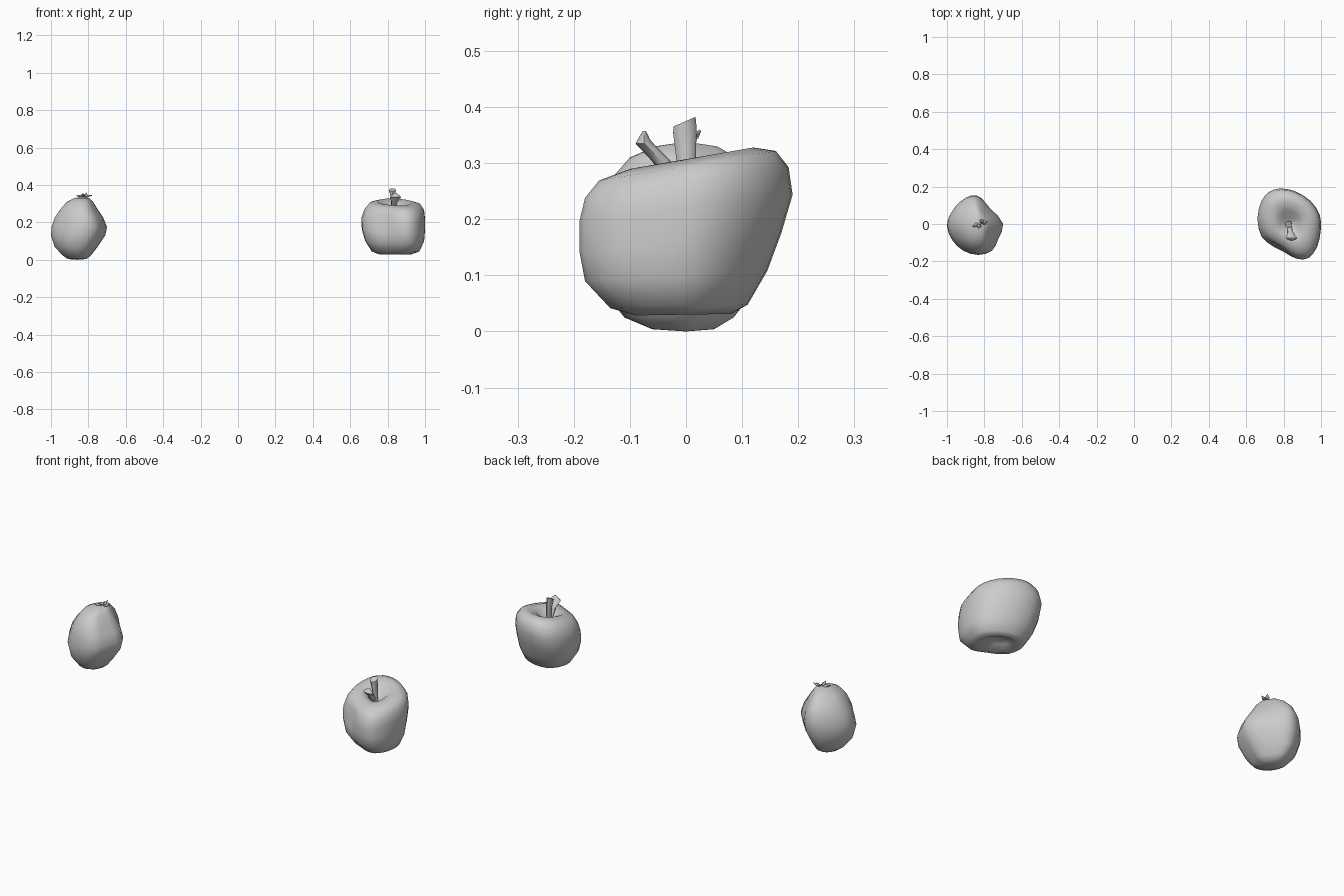
import bpy, bmesh, math
from mathutils import Vector

cube = bpy.data.objects.get("Cube")
if cube:
    bpy.data.objects.remove(cube)

grey = bpy.data.materials.new("pale grey")
grey.use_nodes = True
colour = (0.6, 0.6, 0.6, 1)
grey.diffuse_color = colour
grey.node_tree.nodes["Principled BSDF"].inputs["Base Color"].default_value = colour


def finish(name, bm, angle=50):
    """Turn a bmesh into a smooth-shaded object."""
    bmesh.ops.recalc_face_normals(bm, faces=bm.faces)
    mesh = bpy.data.meshes.new(name)
    bm.to_mesh(mesh)
    bm.free()
    mesh.materials.append(grey)
    obj = bpy.data.objects.new(name, mesh)
    bpy.context.collection.objects.link(obj)
    bpy.ops.object.select_all(action='DESELECT')
    obj.select_set(True)
    bpy.context.view_layer.objects.active = obj
    bpy.ops.object.shade_smooth_by_angle(angle=math.radians(angle))
    return obj


def rounded(points):
    """Double a closed outline with a smooth curve and fit it to -1..1."""
    n, ring = len(points), []
    for i in range(n):
        a, b, c, d = (Vector(points[(i + k) % n]) for k in (-1, 0, 1, 2))
        ring += [b, (9 * (b + c) - a - d) / 16]
    lo = [min(p[k] for p in ring) for k in (0, 1)]
    hi = [max(p[k] for p in ring) for k in (0, 1)]
    return [[2 * (p[k] - lo[k]) / (hi[k] - lo[k]) - 1 for k in (0, 1)] for p in ring]


def loft(name, outline, levels, ends=None, tilt=0, dents=(), angle=50):
    """Stack the outline at levels of (z, x min, x max, y min, y max)."""
    bm = bmesh.new()
    rings = []
    for z, x0, x1, y0, y1 in levels:
        rings.append([bm.verts.new(((x0 + x1 + u * (x1 - x0)) / 2,
                                    (y0 + y1 + v * (y1 - y0)) / 2, z))
                      for u, v in outline])
    n = len(outline)
    for low, high in zip(rings, rings[1:]):
        for i in range(n):
            j = (i + 1) % n
            bm.faces.new((low[i], low[j], high[j], high[i]))
    if ends:
        for ring, end in zip((rings[0], rings[-1]), ends):
            tip = bm.verts.new(end)
            for i in range(n):
                bm.faces.new((ring[i], ring[(i + 1) % n], tip))
    else:
        bm.faces.new(rings[0])
        bm.faces.new(rings[-1])
    middle = Vector([sum(v.co[k] for v in bm.verts) / len(bm.verts) for k in range(3)])
    for v in bm.verts:
        for spot, size, depth in dents:
            near = math.exp(-((v.co - Vector(spot)).length / size) ** 2)
            v.co += (middle - v.co).normalized() * depth * near
        v.co.z += tilt * v.co.y * v.co.z / 0.3
    return finish(name, bm, angle)


circle = [(math.cos(math.tau * i / 8), math.sin(math.tau * i / 8)) for i in range(8)]

# Broad fruit with a hollow top and a sloping shoulder
apple_outline = rounded([
    (.66, .03), (.68, .12), (.72, .17), (.78, .19), (.86, .175), (.94, .125), (.99, .05),
    (.995, -.03), (.975, -.12), (.93, -.18), (.87, -.185), (.80, -.15), (.74, -.12), (.68, -.06)])
loft("apple_body", apple_outline, [
    (.055, .79, .87, -.04, .04), (.03, .75, .93, -.09, .08),
    (.045, .715, .97, -.135, .11), (.10, .68, .995, -.18, .145),
    (.16, .662, 1.0, -.19, .17), (.22, .66, 1.0, -.19, .19),
    (.265, .675, .995, -.18, .183), (.295, .70, .975, -.155, .16),
    (.307, .745, .93, -.10, .12), (.29, .78, .89, -.055, .07),
    (.26, .81, .86, -.02, .03)],
    ends=[(.83, 0, .065), (.833, 0, .25)], tilt=.17,
    dents=[((.76, -.13, .23), .06, .022)], angle=70)

# Stem and the small curled leaf beside it
loft("apple_stem", circle, [
    (.25, .82, .845, -.012, .016), (.32, .818, .842, -.018, .018),
    (.355, .812, .842, -.022, .019), (.375, .806, .844, -.022, .017)], tilt=.35)
loft("apple_leaf", circle, [
    (.27, .82, .845, -.035, -.005), (.305, .822, .85, -.062, -.028),
    (.335, .812, .872, -.09, -.058), (.342, .82, .866, -.086, -.064),
    (.357, .838, .848, -.077, -.071)])

# Taller fruit with a narrow crown
pear_outline = rounded([
    (-1.0, -.01), (-.98, .06), (-.93, .12), (-.87, .152), (-.82, .14), (-.765, .085),
    (-.70, 0), (-.725, -.08), (-.76, -.145), (-.83, -.167), (-.91, -.145), (-.97, -.09)])
loft("pear_body", pear_outline, [
    (.004, -.91, -.81, -.06, .05), (.025, -.94, -.785, -.11, .085),
    (.07, -.98, -.75, -.145, .12), (.13, -1.0, -.71, -.165, .145),
    (.175, -.997, -.70, -.165, .153), (.225, -.98, -.72, -.157, .15),
    (.27, -.95, -.75, -.135, .13), (.31, -.915, -.775, -.10, .09),
    (.33, -.875, -.795, -.055, .055)],
    ends=[(-.86, 0, 0), (-.83, 0, .338)],
    dents=[((-.95, -.11, .19), .05, .008), ((-.76, .1, .2), .05, .008)], angle=70)

# Little pointed leaves on the crown
bm = bmesh.new()
root = Vector((-.822, .003, .334))
for tip in ((-.865, -.015, .345), (-.78, .012, .347), (-.808, .025, .36), (-.832, -.022, .357)):
    tip = Vector(tip)
    along = tip - root
    side = Vector((-along.y, along.x, 0)).normalized() * .012
    mid = root + along * .5
    ridge = mid + Vector((0, 0, .006))
    a, b, c, d, e = (bm.verts.new(p) for p in (root, mid + side, tip, mid - side, ridge))
    for face in ((a, e, b), (b, e, c), (c, e, d), (d, e, a)):
        bm.faces.new(face)
leaves = finish("pear_crown_leaves", bm, 30)
leaves.modifiers.new("thickness", 'SOLIDIFY').thickness = .004
